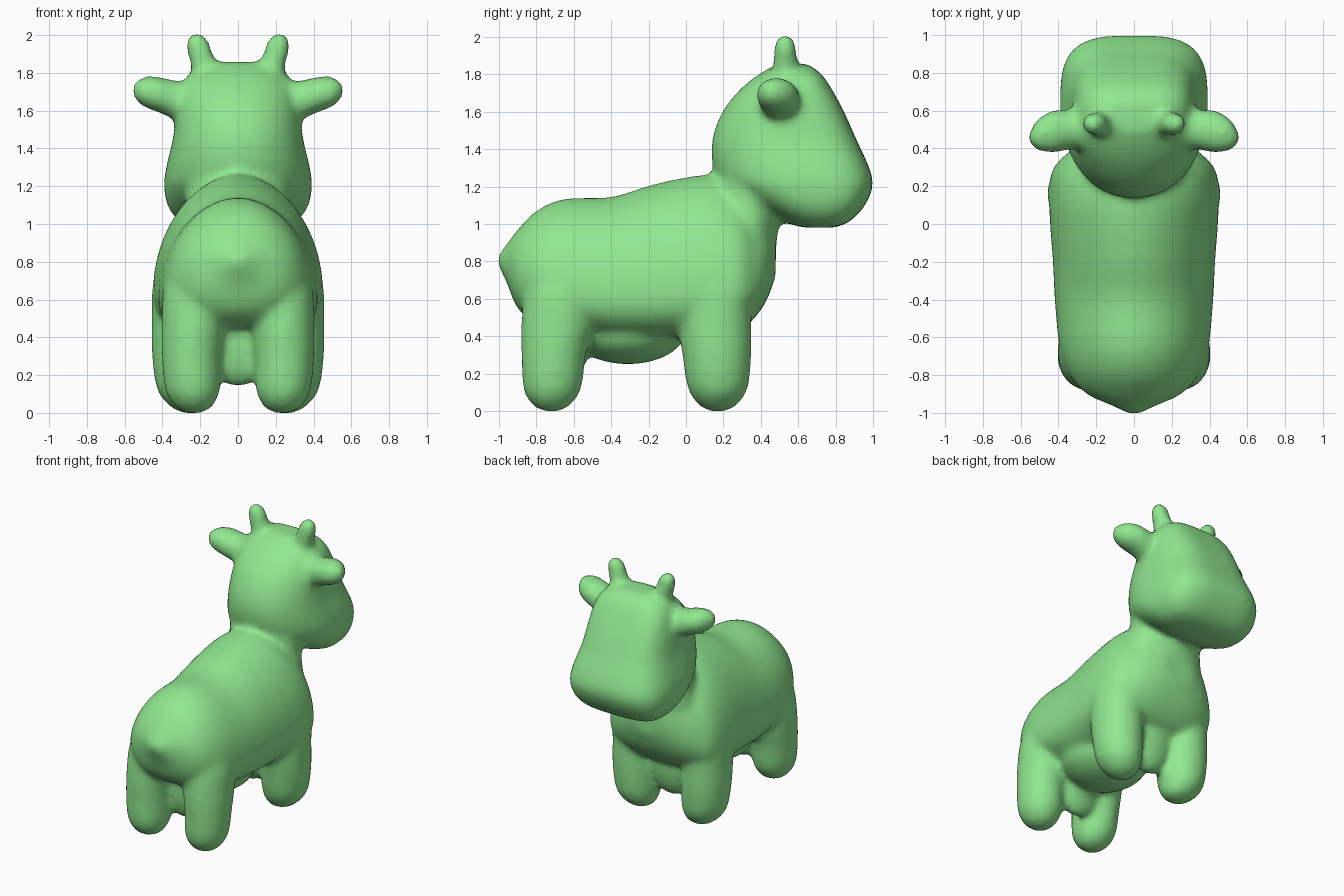
import bpy, bmesh, math

N = 40


def spline(rows, steps=5):
    """Smoothly interpolate the rows of a section table."""
    out = []
    for i in range(len(rows) - 1):
        p0, p1 = rows[max(i - 1, 0)], rows[i]
        p2, p3 = rows[i + 1], rows[min(i + 2, len(rows) - 1)]
        for k in range(steps):
            t = k / steps
            out.append([0.5 * (2 * b + (c - a) * t + (2 * a - 5 * b + 4 * c - d) * t * t
                               + (3 * b - a - 3 * c + d) * t ** 3)
                        for a, b, c, d in zip(p0, p1, p2, p3)])
    return out + [list(rows[-1])]


def loft(bm, axis, rows, exp_pos=2.0, exp_neg=2.0, side=1):
    """Rows: position, centre u, centre v, half width u, reach +v, reach -v."""
    rings = []
    for t, cu, cv, ru, vp, vn in spline(rows):
        ring = []
        for i in range(N):
            a = 2 * math.pi * i / N
            c, s = math.cos(a), math.sin(a)
            e = 2 / (exp_pos if s > 0 else exp_neg)
            u = cu + ru * math.copysign(abs(c) ** e, c)
            v = cv + (vp if s > 0 else vn) * math.copysign(abs(s) ** e, s)
            x, y, z = {'x': (t, u, v), 'y': (u, t, v), 'z': (u, v, t)}[axis]
            ring.append(bm.verts.new((x * side, y, z)))
        rings.append(ring)
    faces = [bm.faces.new((a[i], a[(i + 1) % N], b[(i + 1) % N], b[i]))
             for a, b in zip(rings, rings[1:]) for i in range(N)]
    faces += [bm.faces.new(rings[0]), bm.faces.new(rings[-1])]
    bmesh.ops.recalc_face_normals(bm, faces=faces)


def ball(bm, centre, radii):
    made = bmesh.ops.create_uvsphere(bm, u_segments=32, v_segments=20, radius=1)['verts']
    bmesh.ops.scale(bm, vec=radii, verts=made)
    bmesh.ops.translate(bm, vec=centre, verts=made)


bm = bmesh.new()

# Torso, from the pointed tail stub to the chest
loft(bm, 'y', [
    (-1.01, 0, .81, .02, .02, .02), (-.96, 0, .80, .12, .09, .11),
    (-.90, 0, .75, .25, .22, .20), (-.80, 0, .70, .34, .37, .23),
    (-.65, 0, .65, .395, .485, .22), (-.40, 0, .63, .42, .515, .25),
    (-.20, 0, .64, .43, .565, .27), (0, 0, .65, .445, .60, .27),
    (.15, 0, .65, .45, .61, .25), (.28, 0, .65, .435, .55, .22),
    (.36, 0, .67, .37, .45, .18), (.43, 0, .74, .27, .32, .15),
    (.48, 0, .82, .13, .15, .10)], 1.9, 2.5)

# Udder and the webs between each pair of legs
ball(bm, (0, -.31, .43), (.30, .31, .18))
ball(bm, (0, .15, .40), (.20, .12, .26))
ball(bm, (0, -.62, .36), (.20, .09, .22))

# Neck
loft(bm, 'z', [
    (.75, 0, .30, .33, .17, .15), (.95, 0, .31, .30, .18, .17),
    (1.1, 0, .33, .275, .18, .19), (1.3, 0, .36, .28, .2, .2)])

# Head: boxy muzzle in front, round skull behind
loft(bm, 'z', [
    (.98, 0, .71, .19, .08, .08), (1.01, 0, .70, .30, .17, .17),
    (1.09, 0, .67, .37, .28, .30), (1.20, 0, .62, .392, .378, .42),
    (1.30, 0, .58, .38, .40, .435), (1.45, 0, .52, .345, .392, .38),
    (1.60, 0, .52, .325, .325, .325), (1.72, 0, .54, .30, .24, .25),
    (1.80, 0, .56, .25, .165, .17), (1.857, 0, .57, .15, .08, .08)], 3.4, 2.1)

for side in (1, -1):
    # Ears
    loft(bm, 'x', [
        (.20, .50, 1.64, .11, .12, .13), (.33, .50, 1.66, .105, .10, .11),
        (.42, .49, 1.685, .115, .095, .095), (.50, .475, 1.70, .09, .08, .08),
        (.545, .46, 1.705, .045, .045, .045), (.56, .455, 1.71, .01, .01, .01)], side=side)
    # Horns
    loft(bm, 'z', [
        (1.70, .15, .53, .09, .09, .09), (1.82, .175, .53, .072, .07, .07),
        (1.92, .205, .53, .066, .063, .063), (1.98, .215, .53, .055, .05, .05),
        (2.010, .218, .53, .02, .02, .02)], side=side)
    # Rear legs
    loft(bm, 'z', [
        (0, .235, -.72, .04, .04, .04), (.03, .235, -.72, .095, .10, .10),
        (.12, .24, -.715, .145, .155, .155), (.30, .245, -.70, .158, .165, .18),
        (.48, .235, -.68, .17, .19, .20), (.65, .23, -.66, .165, .18, .20),
        (.80, .21, -.64, .13, .15, .17)], side=side)
    # Front legs
    loft(bm, 'z', [
        (0, .25, .17, .04, .04, .04), (.03, .255, .17, .10, .10, .10),
        (.12, .275, .17, .152, .16, .16), (.30, .285, .165, .17, .185, .185),
        (.48, .285, .16, .172, .19, .20), (.65, .275, .16, .18, .195, .2),
        (.82, .25, .16, .165, .18, .18)], side=side)

mesh = bpy.data.meshes.new("toy_cow")
bm.to_mesh(mesh)
bm.free()
cow = bpy.data.objects.new("toy_cow", mesh)
bpy.context.collection.objects.link(cow)

# Fuse the parts into one skin and blend the joins
fuse = cow.modifiers.new("fuse", 'REMESH')
fuse.mode = 'VOXEL'
fuse.voxel_size = 0.022
fuse.use_smooth_shade = True
blend = cow.modifiers.new("blend", 'SMOOTH')
blend.factor = 0.5
blend.iterations = 10

# Green skin
skin = bpy.data.materials.new("green_skin")
skin.diffuse_color = (0.28, 0.80, 0.28, 1)
mesh.materials.append(skin)
